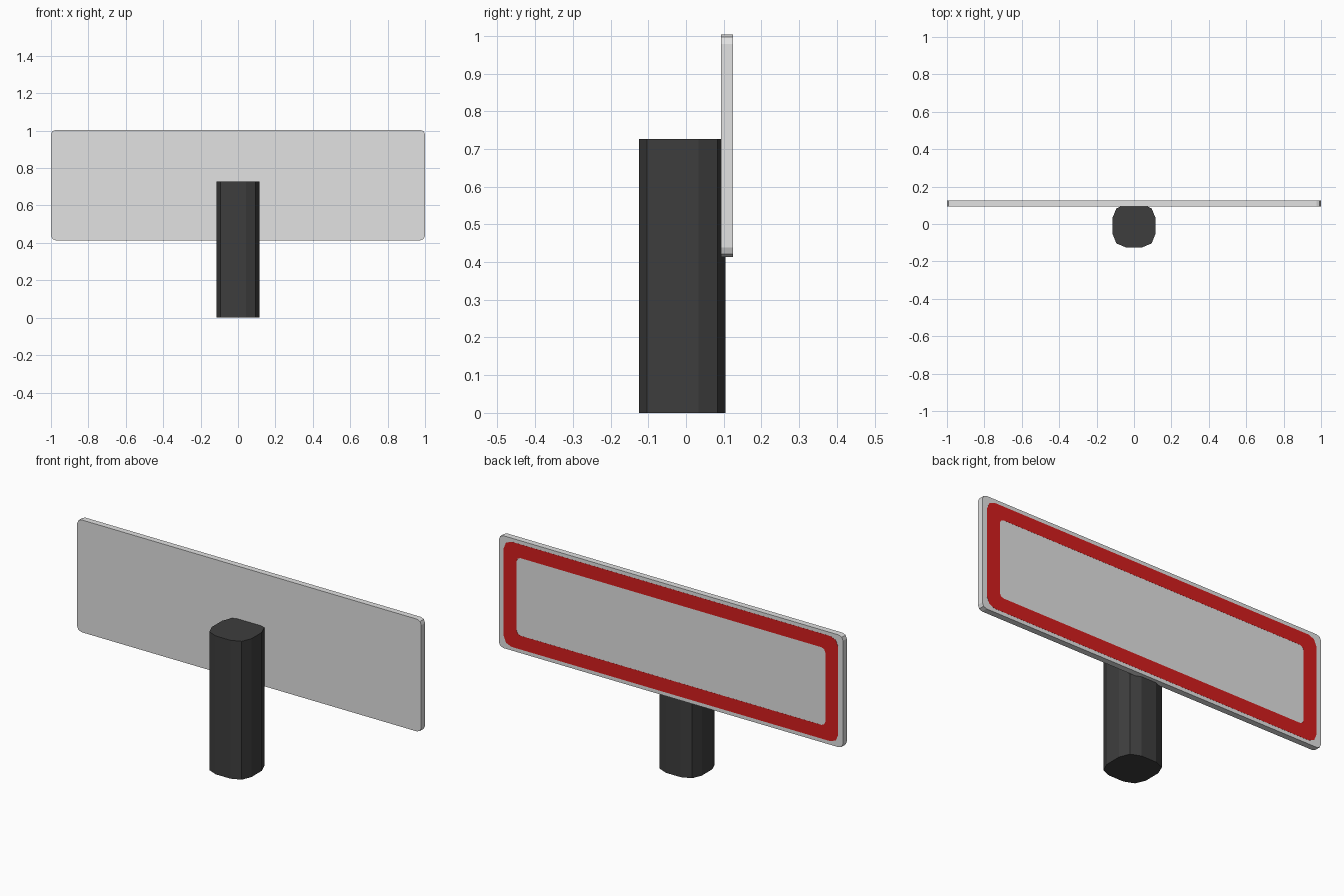
import bpy, bmesh, math

if "Cube" in bpy.data.objects:
    bpy.data.objects.remove(bpy.data.objects["Cube"])


def material(name, rgb):
    m = bpy.data.materials.new(name)
    m.diffuse_color = (*rgb, 1)
    m.use_nodes = True
    m.node_tree.nodes["Principled BSDF"].inputs["Base Color"].default_value = m.diffuse_color
    return m


GREY = material("panel light grey", (0.76, 0.76, 0.76))
RED = material("border red", (0.67, 0.013, 0.013))
DARK = material("post charcoal", (0.048, 0.048, 0.048))


def finish(bm, name, mat):
    bmesh.ops.recalc_face_normals(bm, faces=bm.faces)
    mesh = bpy.data.meshes.new(name)
    bm.to_mesh(mesh)
    bm.free()
    mesh.materials.append(mat)
    obj = bpy.data.objects.new(name, mesh)
    bpy.context.collection.objects.link(obj)
    return obj


def rounded_rect(hw, hh, r, steps=2):
    """Outline of a rounded rectangle centred on the origin."""
    pts = []
    for i, (sx, sy) in enumerate([(1, 1), (-1, 1), (-1, -1), (1, -1)]):
        for k in range(steps + 1):
            a = math.pi / 2 * (i + k / steps)
            pts.append((sx * (hw - r) + r * math.cos(a),
                        sy * (hh - r) + r * math.sin(a)))
    return pts


def extrude(name, ring, offset, mat):
    """Solid from a closed 3D outline, pushed along offset."""
    bm = bmesh.new()
    face = bm.faces.new([bm.verts.new(p) for p in ring])
    out = bmesh.ops.extrude_face_region(bm, geom=[face])["geom"]
    bmesh.ops.translate(bm, vec=offset,
                        verts=[v for v in out if isinstance(v, bmesh.types.BMVert)])
    return finish(bm, name, mat)


# Twelve-sided post, a rounded square in section
POST_Y = -0.01
post = [(x, y + POST_Y, 0) for x, y in rounded_rect(0.115, 0.115, 0.072)]
extrude("post", post, (0, 0, 0.727), DARK)

# Sign panel with small rounded corners
MID_Z, HALF_H, FRONT_Y, BACK_Y = 0.709, 0.295, 0.093, 0.1245
panel = [(x, FRONT_Y, z + MID_Z) for x, z in rounded_rect(1.0, HALF_H, 0.025)]
extrude("sign_panel", panel, (0, BACK_Y - FRONT_Y, 0), GREY)

# Paper-thin red border plate on the back of the panel
bm = bmesh.new()
loops = []
for inset_x, inset_z, r in ((0.028, 0.019, 0.045), (0.103, 0.091, 0.022)):
    outline = rounded_rect(1 - inset_x, HALF_H - inset_z, r)
    for y in (BACK_Y - 0.0005, BACK_Y + 0.0005):
        loops.append([bm.verts.new((x, y, z + MID_Z)) for x, z in outline])
n = len(loops[0])
for a, b in ((0, 1), (1, 3), (3, 2), (2, 0)):
    for i in range(n):
        j = (i + 1) % n
        bm.faces.new((loops[a][i], loops[a][j], loops[b][j], loops[b][i]))
finish(bm, "red_border", RED)
